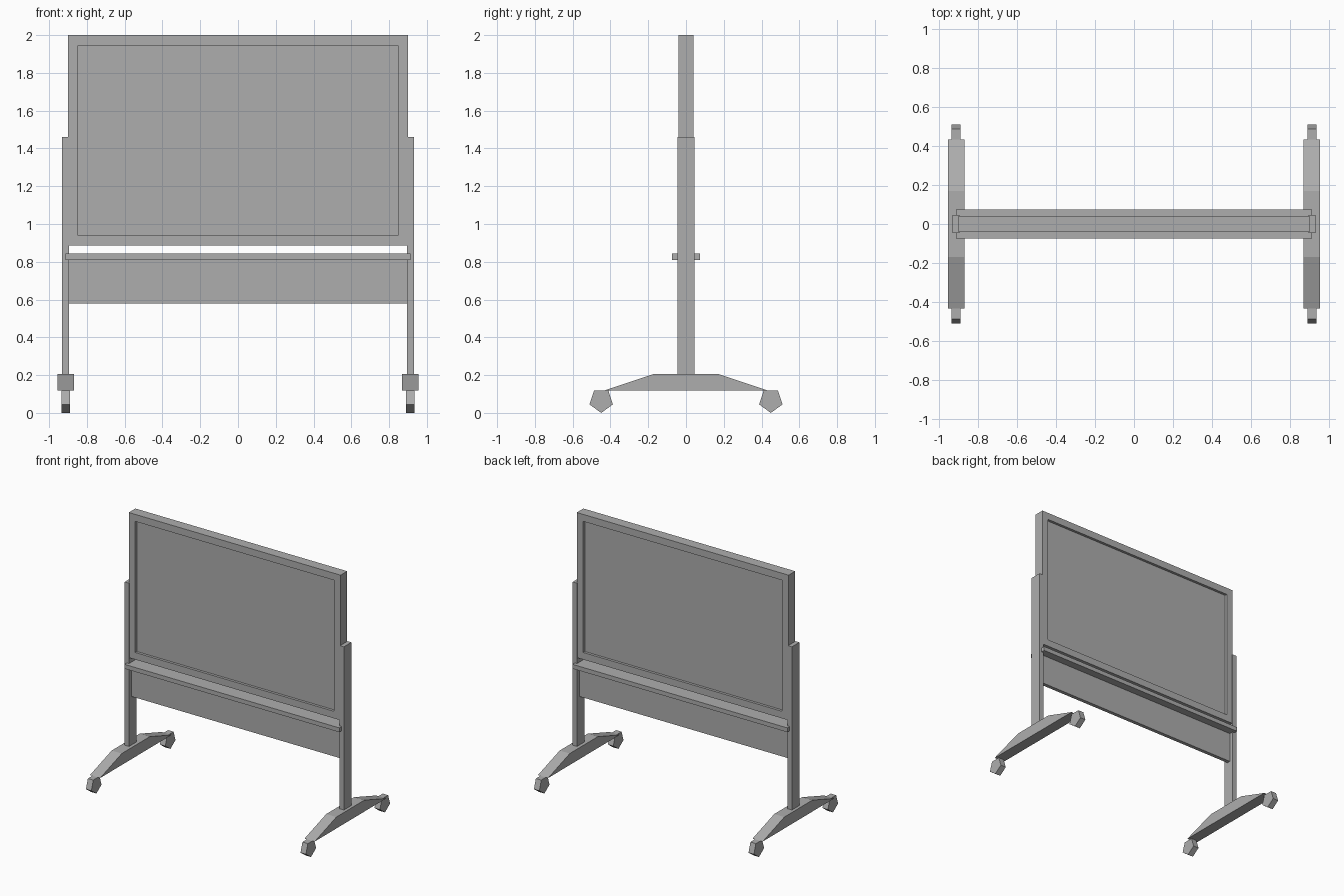
import bpy
import bmesh
import math
from mathutils import Matrix, Vector

cube = bpy.data.objects.get("Cube")
if cube:
    bpy.data.objects.remove(cube, do_unlink=True)

GREY = (0.42, 0.42, 0.42, 1)
grey = bpy.data.materials.new("plain grey")
grey.use_nodes = True
grey.diffuse_color = GREY
grey.node_tree.nodes["Principled BSDF"].inputs["Base Color"].default_value = GREY


def add_object(name, bm):
    bmesh.ops.recalc_face_normals(bm, faces=bm.faces)
    mesh = bpy.data.meshes.new(name)
    bm.to_mesh(mesh)
    bm.free()
    mesh.materials.append(grey)
    obj = bpy.data.objects.new(name, mesh)
    bpy.context.collection.objects.link(obj)
    return obj


def box_mesh(x0, x1, half_y, z0, z1):
    bm = bmesh.new()
    centre = Matrix.Translation(((x0 + x1) / 2, 0, (z0 + z1) / 2))
    size = Matrix.Diagonal((x1 - x0, 2 * half_y, z1 - z0, 1))
    bmesh.ops.create_cube(bm, size=1, matrix=centre @ size)
    return bm


def side_prism(name, profile, x0, x1):
    """Extrude a (y, z) outline along x."""
    bm = bmesh.new()
    face = bm.faces.new([bm.verts.new((x0, y, z)) for y, z in profile])
    extruded = bmesh.ops.extrude_face_region(bm, geom=[face])["geom"]
    moved = [v for v in extruded if isinstance(v, bmesh.types.BMVert)]
    bmesh.ops.translate(bm, verts=moved, vec=(x1 - x0, 0, 0))
    return add_object(name, bm)


# Board with a recessed writing surface on both faces
board = box_mesh(-0.9, 0.9, 0.04, 0.885, 2.0)
board.normal_update()
faces = [f for f in board.faces if abs(f.normal.y) > 0.9]
bmesh.ops.inset_individual(board, faces=faces, thickness=0.054, use_even_offset=True)
for face in faces:
    inward = Vector((0, -0.02 if face.normal.y > 0 else 0.02, 0))
    panel = bmesh.ops.extrude_discrete_faces(board, faces=[face])["faces"][0]
    bmesh.ops.translate(board, verts=panel.verts[:], vec=inward)
add_object("board", board)

# Pen tray and lower modesty panel
add_object("tray", box_mesh(-0.913, 0.913, 0.074, 0.81, 0.843))
add_object("lower_panel", box_mesh(-0.9, 0.9, 0.014, 0.578, 0.82))

# Uprights, feet and five-sided casters on both sides
foot_profile = [(-0.434, 0.118), (-0.17, 0.206), (0.17, 0.206), (0.434, 0.118)]
R = 0.065
for side, s in (("left", 1), ("right", -1)):
    lo, hi = sorted((s * 0.895, s * 0.932))
    add_object(side + "_post", box_mesh(lo, hi, 0.045, 0.2, 1.46))
    side_prism(side + "_foot", foot_profile, s * 0.869, s * 0.955)
    for end, y in (("front", -0.449), ("back", 0.449)):
        angles = [math.tau * i / 5 for i in range(5)]
        outline = [(y + R * math.sin(a), R - R * math.cos(a)) for a in angles]
        side_prism(f"{end}_{side}_caster", outline, s * 0.889, s * 0.935)
